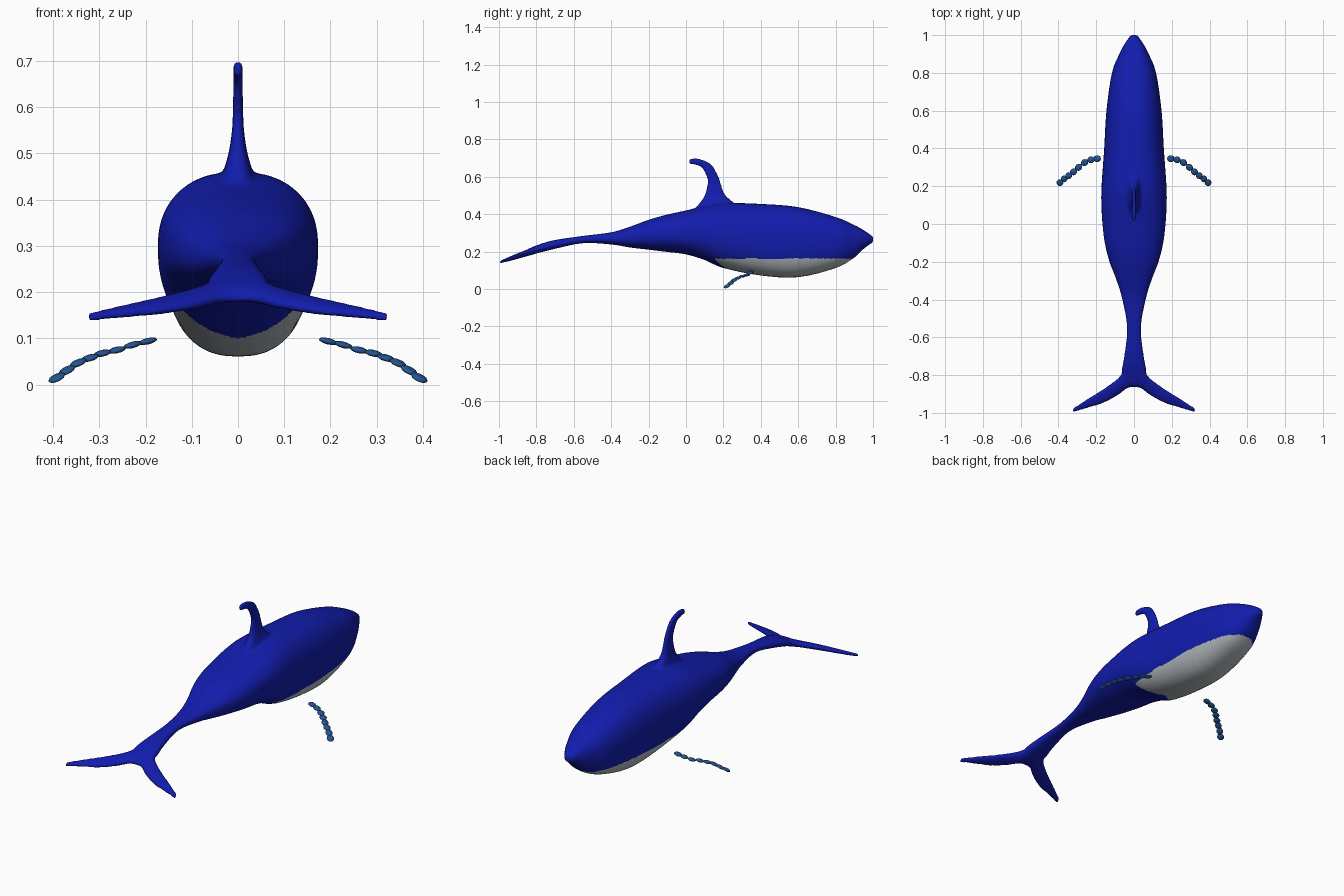
import bpy, bmesh, math
from mathutils import Vector as V, Matrix

if "Cube" in bpy.data.objects:
    bpy.data.objects.remove(bpy.data.objects["Cube"])


def material(name, rgb):
    m = bpy.data.materials.new(name)
    m.diffuse_color = (*rgb, 1)
    m.use_nodes = True
    m.node_tree.nodes["Principled BSDF"].inputs["Base Color"].default_value = m.diffuse_color
    return m


def spline(rows, steps):
    """Catmull-Rom interpolation of rows of vectors."""
    out = []
    for i in range(len(rows) - 1):
        p = [rows[max(0, min(len(rows) - 1, i + k))] for k in (-1, 0, 1, 2)]
        for s in range(steps):
            t = s / steps
            out.append([b + (c - a) * (t / 2) + (a * 2 - b * 5 + c * 4 - d) * (t * t / 2)
                        + (b * 3 - a - c * 3 + d) * (t ** 3 / 2) for a, b, c, d in zip(*p)])
    return out + [rows[-1]]


def loft(bm, rows, power, steps=4, n=40):
    """Skin rounded sections given as (centre, half axis, half axis)."""
    def root(v):
        return math.copysign(abs(v) ** (2 / power), v)
    rings = []
    for c, a, b in spline(rows, steps):
        rings.append([bm.verts.new(c + a * root(math.cos(2 * math.pi * k / n))
                                   + b * root(math.sin(2 * math.pi * k / n))) for k in range(n)])
    for r, q in zip(rings, rings[1:]):
        for k in range(n):
            bm.faces.new((r[k], r[(k + 1) % n], q[(k + 1) % n], q[k]))
    bm.faces.new(rings[0][::-1])
    bm.faces.new(rings[-1])


def make_object(name, bm):
    bmesh.ops.recalc_face_normals(bm, faces=bm.faces[:])
    me = bpy.data.meshes.new(name)
    bm.to_mesh(me)
    bm.free()
    ob = bpy.data.objects.new(name, me)
    bpy.context.collection.objects.link(ob)
    return ob


blue = material("deep_blue", (0.006, 0.012, 0.42))
pale = material("pale_belly", (0.45, 0.5, 0.52))
teal = material("flipper_blue", (0.018, 0.09, 0.28))

bm = bmesh.new()

# Trunk: y, top z, bottom z, half width
trunk = [(1.0, .28, .25, .018), (.95, .315, .215, .052), (.9, .342, .168, .078),
         (.8, .385, .112, .117), (.6, .438, .063, .146), (.4, .455, .072, .158),
         (.2, .46, .112, .172), (.1, .445, .155, .173), (0, .42, .185, .167),
         (-.1, .398, .198, .155), (-.2, .37, .21, .13), (-.3, .333, .222, .092),
         (-.4, .303, .238, .062), (-.55, .284, .245, .037), (-.7, .262, .215, .052),
         (-.78, .24, .195, .066), (-.85, .212, .18, .06)]
loft(bm, [(V((0, y, (t + b) / 2)), V((w, 0, 0)), V((0, 0, (t - b) / 2)))
          for y, t, b, w in trunk], 2.4)

# Tail flukes: x, leading y, trailing y, half thickness
half = [(0, -.74, -.865, .02), (.04, -.755, -.872, .02), (.08, -.812, -.903, .017),
        (.16, -.872, -.947, .014), (.24, -.922, -.972, .011), (.322, -.975, -.998, .008)]
fluke = []
for x, f, r, t in [(-x, f, r, t) for x, f, r, t in half[:0:-1]] + half:
    y, h = (f + r) / 2, (f - r) / 2
    fluke.append((V((x, y, .176 + (y + .9) * .34)), V((0, h, h * .34)), V((0, 0, t))))
loft(bm, fluke, 2.2)

# Dorsal fin: front y, z, rear y, z, half thickness
dorsal = [(.30, .42, .03, .41, .045), (.25, .465, .07, .455, .032),
          (.208, .505, .10, .50, .02), (.19, .55, .112, .55, .013),
          (.175, .60, .115, .585, .011), (.142, .66, .09, .64, .01),
          (.10, .687, .065, .66, .01), (.05, .70, .03, .666, .01), (.018, .694, .018, .664, .009)]
loft(bm, [(V((0, (a + c) / 2, (b + d) / 2)), V((0, (a - c) / 2, (b - d) / 2)), V((t, 0, 0)))
          for a, b, c, d, t in dorsal], 2.8)

# Fuse trunk, flukes and fin into one smooth skin
body = make_object("whale_body", bm)
remesh = body.modifiers.new("fuse", 'REMESH')
remesh.mode = 'VOXEL'
remesh.voxel_size = .007
smooth = body.modifiers.new("soften", 'SMOOTH')
smooth.iterations = 4
bpy.context.view_layer.objects.active = body
body.select_set(True)
for m in ("fuse", "soften"):
    bpy.ops.object.modifier_apply(modifier=m)

# Pale underside
body.data.materials.clear()
body.data.materials.append(blue)
body.data.materials.append(pale)
for p in body.data.polygons:
    x, y, z = p.center
    p.use_smooth = True
    p.material_index = int(z < .162 and y > .25 - abs(x) * .8)

# Pectoral flippers: a chain of small flattened lumps
path = [(.195, .346, .094), (.228, .34, .086), (.262, .325, .075), (.293, .3, .068),
        (.32, .276, .058), (.346, .256, .047), (.37, .239, .031), (.392, .219, .015)]
for side, name in ((1, "flipper_right"), (-1, "flipper_left")):
    bm = bmesh.new()
    pts = [V((x * side, y, z)) for x, y, z in path]
    for i, c in enumerate(pts):
        d = (pts[min(i + 1, 7)] - pts[max(i - 1, 0)]).normalized()
        w = d.cross(V((0, 0, 1))).normalized()
        n = w.cross(d)
        rot = Matrix((d, w, n)).transposed().to_4x4()
        mat = Matrix.Translation(c) @ rot @ Matrix.Diagonal((.021, .018, .007, 1))
        bmesh.ops.create_icosphere(bm, subdivisions=2, radius=1, matrix=mat)
    ob = make_object(name, bm)
    ob.data.materials.append(teal)
    for p in ob.data.polygons:
        p.use_smooth = True
